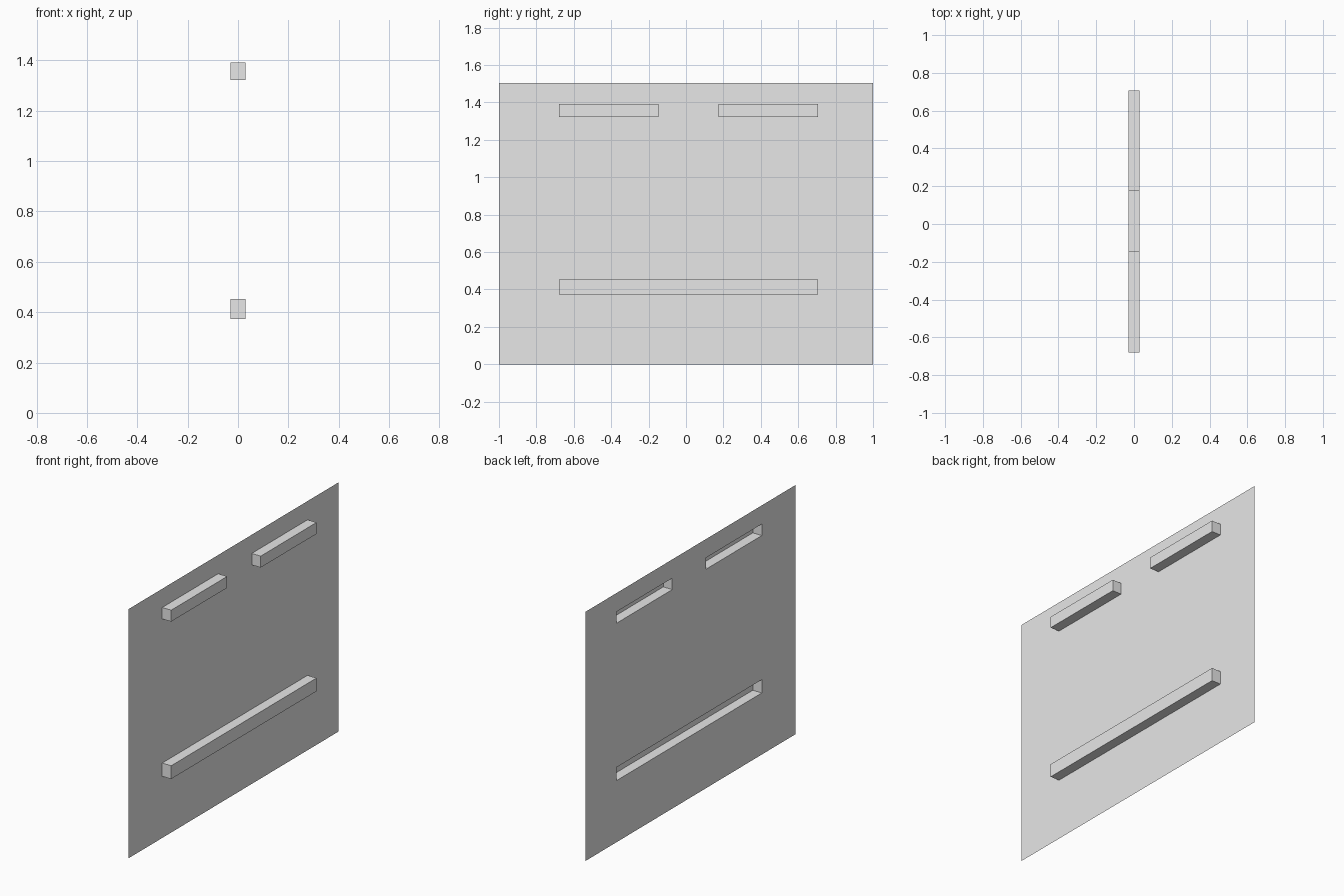
import bpy
import bmesh

cube = bpy.data.objects.get("Cube")
if cube:
    bpy.data.objects.remove(cube, do_unlink=True)

BACK, FRONT = -0.03, 0.03

# Grid lines of the sheet, placed along the rib outlines
ys = [-1, -0.68, -0.146, 0.174, 0.706, 1]
zs = [0, 0.372, 0.452, 1.322, 1.391, 1.504]

# Ribs as (first column, last column, row) in the grid
ribs = [(1, 3, 1), (1, 1, 3), (3, 3, 3)]

grey = bpy.data.materials.new("light grey")
grey.use_nodes = True
colour = (0.8, 0.8, 0.8, 1)
grey.diffuse_color = colour
grey.node_tree.nodes["Principled BSDF"].inputs["Base Color"].default_value = colour

# Thin flat sheet facing +x
bm = bmesh.new()
verts = [[bm.verts.new((BACK, y, z)) for z in zs] for y in ys]
cells = {}
for i in range(len(ys) - 1):
    for j in range(len(zs) - 1):
        cells[i, j] = bm.faces.new((verts[i][j], verts[i + 1][j],
                                    verts[i + 1][j + 1], verts[i][j + 1]))

# Hollow ribs pressed out of the sheet, open at the back
for first, last, row in ribs:
    region = [cells[i, row] for i in range(first, last + 1)]
    result = bmesh.ops.extrude_face_region(bm, geom=region)
    moved = [g for g in result["geom"] if isinstance(g, bmesh.types.BMVert)]
    bmesh.ops.translate(bm, verts=moved, vec=(FRONT - BACK, 0, 0))
    # Remove any sheet faces left behind the rib
    left_over = [f for f in region if f.is_valid]
    if left_over:
        bmesh.ops.delete(bm, geom=left_over, context="FACES")

mesh = bpy.data.meshes.new("ribbed_panel")
bm.to_mesh(mesh)
bm.free()
mesh.materials.append(grey)
panel = bpy.data.objects.new("ribbed_panel", mesh)
bpy.context.collection.objects.link(panel)
